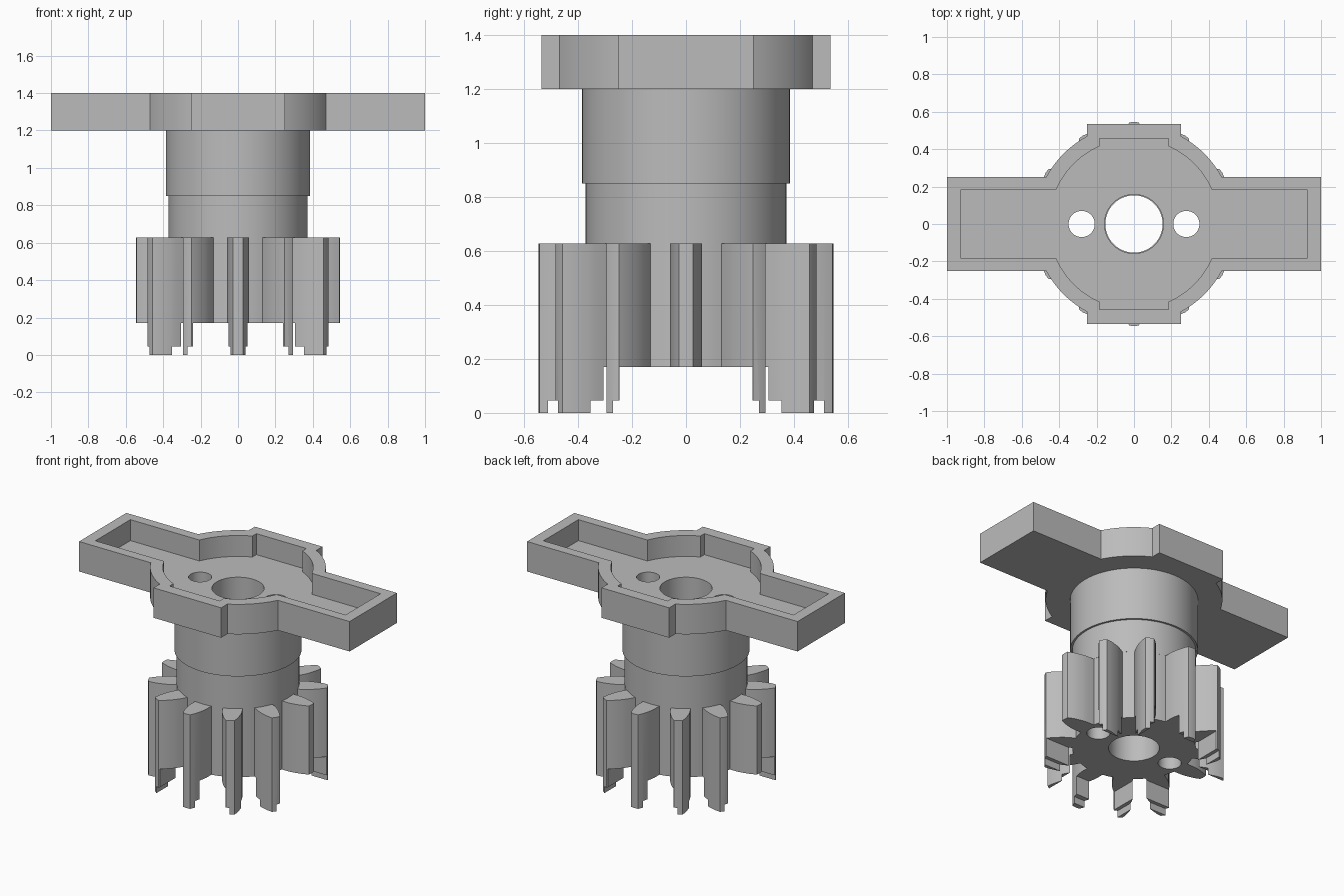
import bpy, bmesh, math

if "Cube" in bpy.data.objects:
    bpy.data.objects.remove(bpy.data.objects["Cube"], do_unlink=True)

grey = bpy.data.materials.new("plain_grey")
grey.use_nodes = True
grey.diffuse_color = (0.5, 0.5, 0.5, 1)
grey.node_tree.nodes["Principled BSDF"].inputs["Base Color"].default_value = (0.5, 0.5, 0.5, 1)


def prism(name, outline, z0, z1):
    """Extrude a counter-clockwise outline from z0 to z1."""
    bm = bmesh.new()
    base = bm.faces.new([bm.verts.new((x, y, z0)) for x, y in outline])
    top = bmesh.ops.extrude_face_region(bm, geom=[base])["geom"]
    bmesh.ops.translate(bm, vec=(0, 0, z1 - z0),
                        verts=[g for g in top if isinstance(g, bmesh.types.BMVert)])
    bmesh.ops.recalc_face_normals(bm, faces=bm.faces)
    mesh = bpy.data.meshes.new(name)
    bm.to_mesh(mesh)
    bm.free()
    mesh.materials.append(grey)
    obj = bpy.data.objects.new(name, mesh)
    bpy.context.collection.objects.link(obj)
    return obj


def circle(r, cx=0, n=64):
    return [(cx + r * math.cos(math.tau * i / n), r * math.sin(math.tau * i / n))
            for i in range(n)]


def cross_outline(bar_x, bar_y, r, block_x, block_y, n=12):
    """Long bar, round middle and short block, mirrored from one quarter."""
    a0, a1 = math.asin(bar_y / r), math.acos(block_x / r)
    arc = [a0 + (a1 - a0) * i / n for i in range(n + 1)]
    q = [(bar_x, bar_y)] + [(r * math.cos(a), r * math.sin(a)) for a in arc]
    q.append((block_x, block_y))
    back = q[::-1]
    return (q + [(-x, y) for x, y in back] + [(-x, -y) for x, y in q]
            + [(x, -y) for x, y in back])


def gear_outline(teeth=12, root=0.371):
    """Teeth with curved flanks joined by root arcs."""
    flank = [(0.366, 0.06), (0.42, 0.06), (0.45, 0.056), (0.48, 0.049),
             (0.512, 0.04), (0.543, 0.026)]
    pitch = math.tau / teeth
    half = math.atan2(flank[0][1], flank[0][0])
    tooth = [(r, -w) for r, w in flank] + [(0.546, 0)] + flank[::-1]
    for k in range(1, 4):
        a = half + (pitch - 2 * half) * k / 4
        tooth.append((root * math.cos(a), root * math.sin(a)))
    points = []
    for i in range(teeth):
        c, s = math.cos(pitch * i), math.sin(pitch * i)
        points += [(x * c - y * s, x * s + y * c) for x, y in tooth]
    return points


def cut(obj, cutter):
    """Subtract the cutter, bake the result and discard the cutter."""
    mod = obj.modifiers.new("cut", 'BOOLEAN')
    mod.operation, mod.solver, mod.object = 'DIFFERENCE', 'EXACT', cutter
    cutter.hide_render = True
    deps = bpy.context.evaluated_depsgraph_get()
    mesh = bpy.data.meshes.new_from_object(obj.evaluated_get(deps))
    obj.modifiers.clear()
    obj.data = mesh
    bpy.data.objects.remove(cutter, do_unlink=True)


# Toothed gear, with a stepped socket cut into its underside
gear = prism("gear", gear_outline(), 0, 0.628)
cut(gear, prism("socket", cross_outline(1, 0.246, 0.385, 0.246, 0.478), -0.1, 0.17))
cut(gear, prism("socket_mouth", cross_outline(1, 0.27, 0.395, 0.27, 0.511), -0.1, 0.045))

# Round shaft in two widths
neck = prism("neck", circle(0.372), 0.628, 0.85)
collar = prism("collar", circle(0.385), 0.85, 1.2)

# Cross-shaped top plate with a recessed tray
flange = prism("flange", cross_outline(1, 0.25, 0.532, 0.25, 0.535), 1.2, 1.4)
cut(flange, prism("tray", cross_outline(0.925, 0.185, 0.455, 0.185, 0.458), 1.26, 1.5))

# Through holes in every part
for part in (gear, neck, collar, flange):
    bore = 0.153 if part in (gear, neck) else 0.158
    for x, r in ((0, bore), (-0.28, 0.07), (0.28, 0.07)):
        cut(part, prism("hole", circle(r, x, 48), -0.2, 1.6))

# Smooth the round walls, keep edges sharp
bpy.ops.object.select_all(action='DESELECT')
for part in (gear, neck, collar, flange):
    part.select_set(True)
bpy.context.view_layer.objects.active = gear
bpy.ops.object.shade_smooth_by_angle(angle=math.radians(25))
